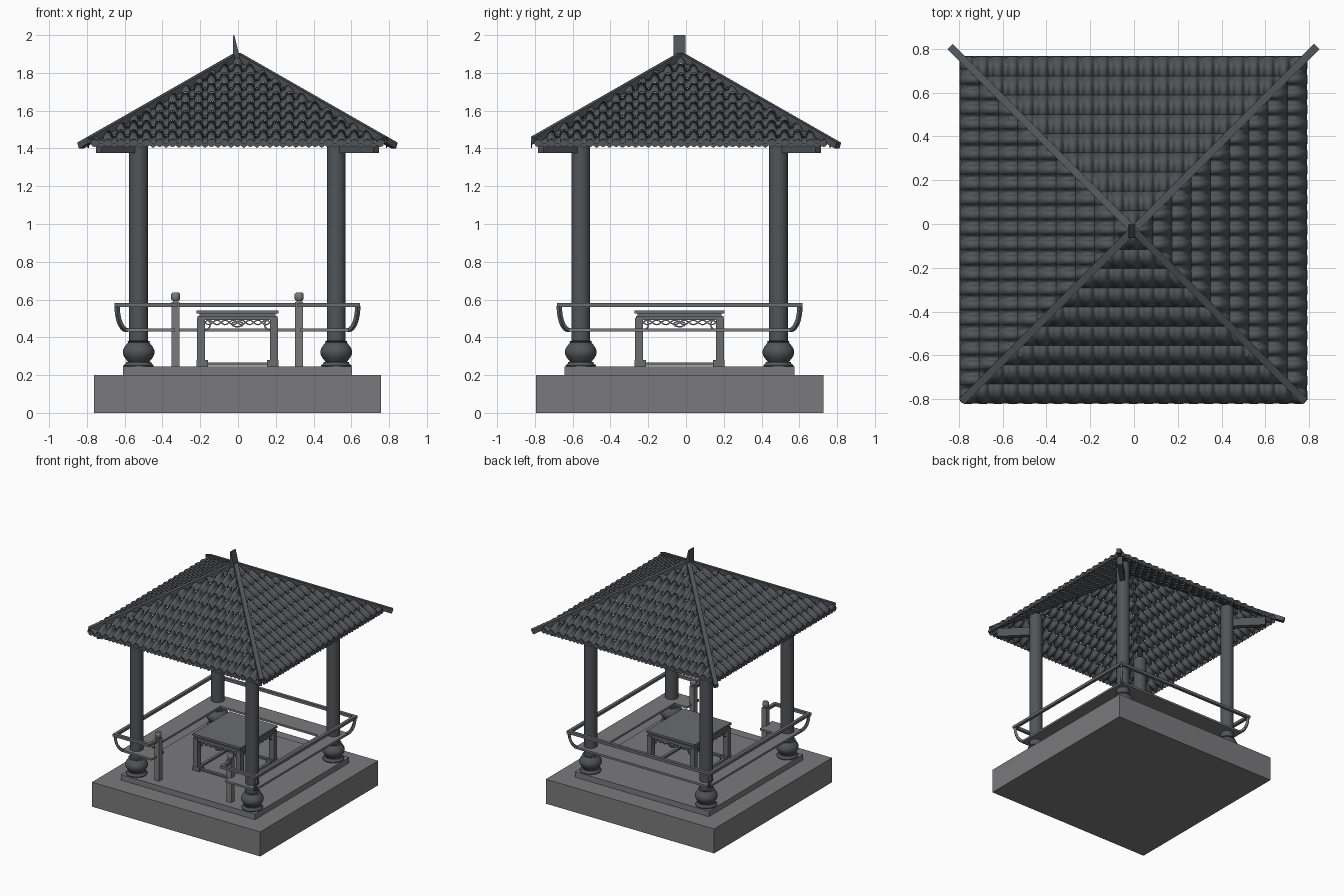
import bpy, bmesh, math
from mathutils import Vector, Matrix

if "Cube" in bpy.data.objects:
    bpy.data.objects.remove(bpy.data.objects["Cube"])

CX, CY = -0.003, -0.034          # pavilion centre
ROOF_Y = -0.027


def mat(name, r, g, b):
    m = bpy.data.materials.new(name)
    m.diffuse_color = (r, g, b, 1)
    m.use_nodes = True
    m.node_tree.nodes["Principled BSDF"].inputs["Base Color"].default_value = m.diffuse_color
    return m


STONE = mat("light stone grey", 0.195, 0.195, 0.205)
WOOD = mat("mid grey wood", 0.145, 0.150, 0.157)
DARK = mat("dark slate grey", 0.082, 0.090, 0.098)


def finish(bm, name, m, loc=(CX, CY, 0), smooth=False):
    bmesh.ops.recalc_face_normals(bm, faces=bm.faces)
    me = bpy.data.meshes.new(name)
    bm.to_mesh(me)
    bm.free()
    me.materials.append(m)
    ob = bpy.data.objects.new(name, me)
    ob.location = loc
    bpy.context.collection.objects.link(ob)
    if smooth:
        bpy.ops.object.select_all(action='DESELECT')
        ob.select_set(True)
        bpy.context.view_layer.objects.active = ob
        bpy.ops.object.shade_smooth_by_angle(angle=math.radians(40))
    return ob


def box(bm, x0, x1, y0, y1, z0, z1):
    mx = Matrix.Translation(((x0 + x1) / 2, (y0 + y1) / 2, (z0 + z1) / 2))
    mx = mx @ Matrix.Diagonal((abs(x1 - x0), abs(y1 - y0), z1 - z0, 1))
    bmesh.ops.create_cube(bm, size=1, matrix=mx)


def beam(bm, p0, p1, w, h):
    p0, p1 = Vector(p0), Vector(p1)
    d = (p1 - p0).normalized()
    side = d.cross(Vector((0, 0, 1)))
    side = side.normalized() if side.length > 1e-4 else Vector((1, 0, 0))
    up = side.cross(d)
    mx = Matrix((side, d, up)).transposed().to_4x4()
    mx = Matrix.Translation((p0 + p1) / 2) @ mx @ Matrix.Diagonal((w, (p1 - p0).length, h, 1))
    bmesh.ops.create_cube(bm, size=1, matrix=mx)


def path(bm, pts, w, h):
    for a, b in zip(pts, pts[1:]):
        beam(bm, a, b, w, h)


def lathe(bm, profile, x, y, n=32):
    rings = [[bm.verts.new((x + r * math.cos(2 * math.pi * i / n), y + r * math.sin(2 * math.pi * i / n), z))
              for i in range(n)] for r, z in profile]
    for a, b in zip(rings, rings[1:]):
        for i in range(n):
            j = (i + 1) % n
            bm.faces.new((a[i], a[j], b[j], b[i]))
    bm.faces.new(rings[0])
    bm.faces.new(rings[-1])


CORNERS = [(-1, -1), (1, -1), (1, 1), (-1, 1)]

# stone platform, two tiers
bm = bmesh.new()
box(bm, -0.76, 0.76, -0.761, 0.761, 0, 0.2)
finish(bm, "platform_base", STONE)
bm = bmesh.new()
box(bm, -0.606, 0.606, -0.608, 0.608, 0.2, 0.245)
finish(bm, "platform_step", STONE)

# columns and their drum bases
bm, bd = bmesh.new(), bmesh.new()
drum = [(0.078, 0.24), (0.08, 0.252), (0.068, 0.262), (0.066, 0.27)]
drum += [(0.056 + 0.028 * math.sin(math.pi * t / 10), 0.27 + 0.103 * t / 10) for t in range(11)]
drum += [(0.06, 0.378), (0.05, 0.382)]
for sx, sy in CORNERS:
    lathe(bm, [(0.05, 0.36), (0.05, 1.55)], sx * 0.523, sy * 0.523)
    lathe(bd, drum, sx * 0.523, sy * 0.523)
finish(bm, "columns", DARK, smooth=True)
finish(bd, "column_drums", DARK, smooth=True)

# diagonal bracket beams under the eaves
bm = bmesh.new()
for sx, sy in CORNERS:
    beam(bm, (sx * 0.53, sy * 0.53, 1.41), (sx * 0.735, sy * 0.735, 1.41), 0.04, 0.07)
finish(bm, "eave_brackets", DARK)

# bench seats around three and a half sides
bm = bmesh.new()
O, I, Z0, Z1 = 0.603, 0.443, 0.43, 0.446
for s in (-1, 1):
    box(bm, s * O, s * I, -O, O, Z0, Z1)
    box(bm, s * I, s * 0.33, -O, -I, Z0, Z1)
box(bm, -I, I, I, O, Z0, Z1)
finish(bm, "bench_seats", STONE)

# back rail with returns to the gate posts, curved corner brackets
bm = bmesh.new()
R0, R1 = 0.65, 0.625
for s in (-1, 1):
    box(bm, s * R0, s * R1, -R0, R0, 0.56, 0.582)
    box(bm, s * R1, s * 0.318, -R0, -R1, 0.56, 0.582)
    box(bm, s * 0.318, s * 0.343, -R1, -0.53, 0.56, 0.582)
box(bm, -R1, R1, R1, R0, 0.56, 0.582)
finish(bm, "bench_rail", WOOD)
bm = bmesh.new()
for sx, sy in CORNERS:
    pts = []
    for i in range(9):
        a = math.pi / 2 * i / 8
        r = 0.585 + 0.052 * math.sin(a)
        pts.append((sx * r, sy * r, 0.566 - 0.128 * math.cos(a)))
    path(bm, pts, 0.02, 0.02)
finish(bm, "rail_brackets", WOOD)

# gate posts with rounded caps
bm = bmesh.new()
for s in (-1, 1):
    x, y = s * 0.327, -0.523
    box(bm, x - 0.021, x + 0.021, y - 0.021, y + 0.021, 0.245, 0.588)
    box(bm, x - 0.015, x + 0.015, y - 0.015, y + 0.015, 0.588, 0.597)
    lathe(bm, [(0.019, 0.596), (0.024, 0.603), (0.024, 0.628), (0.017, 0.637)], x, y, 16)
finish(bm, "gate_posts", STONE, smooth=True)

# table: top, waist, frame, legs with hoofed feet, floor stretchers
TX, TY = 0.217, 0.238
bm = bmesh.new()
box(bm, -TX, TX, -TY, TY, 0.525, 0.542)
box(bm, -TX + 0.015, TX - 0.015, -TY + 0.015, TY - 0.015, 0.512, 0.525)
finish(bm, "table_top", WOOD)
bm = bmesh.new()
for s in (-1, 1):
    box(bm, -TX + 0.006, TX - 0.006, s * (TY - 0.006), s * (TY - 0.04), 0.492, 0.514)
    box(bm, s * (TX - 0.006), s * (TX - 0.04), -TY + 0.04, TY - 0.04, 0.492, 0.514)
    box(bm, -TX + 0.03, TX - 0.03, s * (TY - 0.012), s * (TY - 0.035), 0.252, 0.266)
    box(bm, s * (TX - 0.012), s * (TX - 0.035), -TY + 0.03, TY - 0.03, 0.252, 0.266)
finish(bm, "table_frame", WOOD)
bm = bmesh.new()
for sx, sy in CORNERS:
    box(bm, sx * (TX - 0.002), sx * (TX - 0.044), sy * (TY - 0.002), sy * (TY - 0.044), 0.266, 0.503)
    box(bm, sx * TX, sx * (TX - 0.06), sy * TY, sy * (TY - 0.06), 0.245, 0.28)
finish(bm, "table_legs", WOOD)

# carved fretwork under the table edge: chain of loops and corner curls
bm = bmesh.new()
for horiz, off, half in ((True, TY - 0.022, TX - 0.044), (False, TX - 0.022, TY - 0.044)):
    for s in (-1, 1):
        def at(u, z):
            return (u, s * off, z) if horiz else (s * off, u, z)
        for w in (-1, 1):
            path(bm, [at(half * (i / 24 - 1), 0.479 + w * 0.012 * math.sin(math.pi * i / 6)) for i in range(49)],
                 0.008, 0.007)
            path(bm, [at(w * (half - 0.03 * math.sin(a)), 0.458 - 0.028 * math.cos(a) + 0.01)
                      for a in [math.pi * i / 10 for i in range(11)]], 0.008, 0.008)
        path(bm, [at(0.03 * math.cos(a), 0.47 + 0.014 * math.sin(a))
                  for a in [math.pi * i / 8 for i in range(17)]], 0.008, 0.008)
finish(bm, "table_fretwork", WOOD)

# roof: four slopes of round cap tiles and hollow pan tiles, laid in courses
HALF, SLOPE, N, COURSES = 0.79, 0.571, 23, 9
PITCH = 2 * HALF / N
CAP = 0.29


def wave(u):                     # tile cross-section over one pitch, u in -0.5..0.5
    u = abs(u)
    if u <= CAP:
        return 0.021 * math.sqrt(max(0, 1 - (u / CAP) ** 2))
    return -0.009 * math.sin(math.pi / 2 * (u - CAP) / (0.5 - CAP))


steps = [-0.5, -0.39, -0.3, -0.27, -0.2, -0.1, 0, 0.1, 0.2, 0.27, 0.3, 0.39]
samples = [((k + 0.5 + u) * PITCH - HALF, wave(u)) for k in range(N) for u in steps] + [(HALF, wave(0.5))]
bm, be = bmesh.new(), bmesh.new()
for side in range(4):
    rot = Matrix.Rotation(side * math.pi / 2, 3, 'Z')

    def surf(x, d, h):
        return rot @ Vector((x, -d, 1.875 - SLOPE * d + h))
    for c in range(COURSES):
        d0, d1 = HALF * c / COURSES, HALF * (c + 1) / COURSES
        row = []
        for x, h in samples:
            a, b = max(d0, abs(x)), max(d1, abs(x))
            lift = 0.006 * (a - d0) / (d1 - d0)
            row.append((a, b, surf(x, a, h + lift), surf(x, b, h + 0.006)))
        prev = None
        for a, b, pa, pb in row:
            if a >= d1:
                prev = None
                continue
            cur = (bm.verts.new(pa), bm.verts.new(pb))
            if prev:
                bm.faces.new((prev[0], cur[0], cur[1], prev[1]))
            prev = cur
    # eave ends: round discs on the caps, pointed drips on the pans
    for k in range(N):
        x = (k + 0.5) * PITCH - HALF
        z = 1.875 - SLOPE * HALF
        be.faces.new([be.verts.new(rot @ Vector((x + 0.02 * math.cos(t), -HALF - 0.001, z + 0.004 + 0.02 * math.sin(t))))
                      for t in [2 * math.pi * i / 12 for i in range(12)]])
        if k:
            xp = x - PITCH / 2
            be.faces.new([be.verts.new(rot @ Vector((xp + dx, -HALF, z + dz)))
                          for dx, dz in ((-0.02, 0.006), (-0.018, -0.008), (0, -0.021), (0.018, -0.008), (0.02, 0.006))])
roof = finish(bm, "roof_tiles", DARK, (CX, ROOF_Y, 0), smooth=True)
ends = finish(be, "eave_tile_ends", DARK, (CX, ROOF_Y, 0))
for ob, t in ((roof, 0.005), (ends, 0.006)):
    md = ob.modifiers.new("thickness", 'SOLIDIFY')
    md.thickness = t
    md.offset = 0

# hip ridges; the back pair runs out past the eaves
bm = bmesh.new()
for sx, sy in CORNERS:
    d = 0.832 if sy > 0 else 0.778
    beam(bm, (0, 0, 1.89), (sx * d, sy * d, 1.89 - SLOPE * d), 0.034, 0.034)
finish(bm, "hip_ridges", DARK, (CX, ROOF_Y, 0))

# wedge-shaped finial
bm = bmesh.new()
tri = [(-0.028, 1.87), (0.008, 1.87), (0.004, 1.905), (-0.02, 2.0), (-0.025, 2.0)]
f = bm.faces.new([bm.verts.new((x, -0.065, z)) for x, z in tri])
ext = bmesh.ops.extrude_face_region(bm, geom=[f])
bmesh.ops.translate(bm, vec=(0, 0.063, 0), verts=[v for v in ext["geom"] if isinstance(v, bmesh.types.BMVert)])
finish(bm, "finial", DARK, (0, 0, 0))
